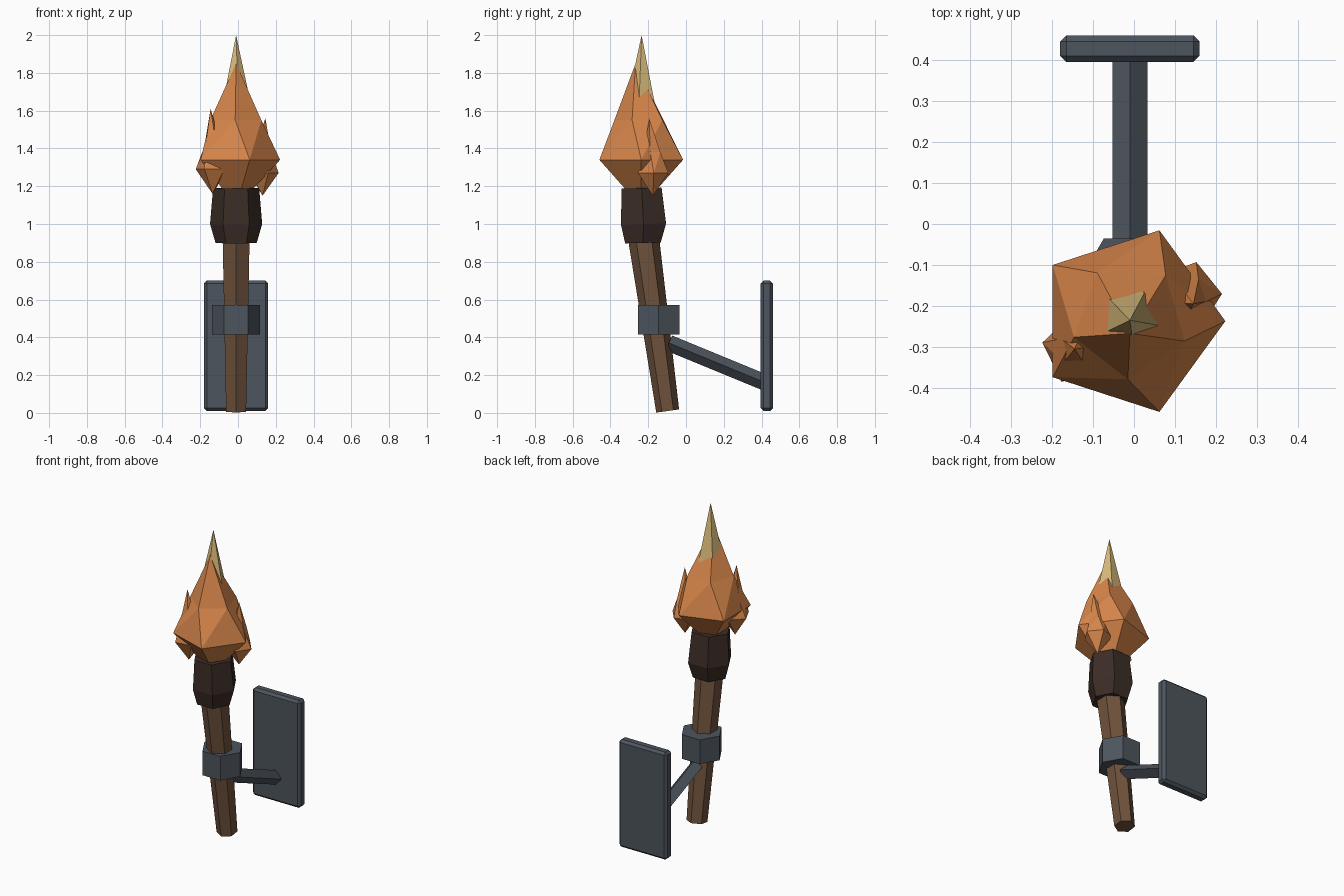
import bpy, bmesh
from math import radians, sin, cos
from mathutils import Vector

if "Cube" in bpy.data.objects:
    bpy.data.objects.remove(bpy.data.objects["Cube"])

CX = -0.01


def material(name, color):
    m = bpy.data.materials.new(name)
    m.diffuse_color = (*color, 1)
    m.use_nodes = True
    m.node_tree.nodes["Principled BSDF"].inputs["Base Color"].default_value = m.diffuse_color
    return m


IRON = material("iron", (0.075, 0.09, 0.11))
WOOD = material("wood", (0.16, 0.085, 0.045))
PITCH = material("charred_wrap", (0.045, 0.026, 0.02))
FIRE = material("fire", (0.69, 0.24, 0.07))
TIP = material("fire_tip", (0.7, 0.5, 0.2))


def finish(name, bm, mat):
    bmesh.ops.recalc_face_normals(bm, faces=bm.faces)
    mesh = bpy.data.meshes.new(name)
    bm.to_mesh(mesh)
    bm.free()
    mesh.materials.append(mat)
    ob = bpy.data.objects.new(name, mesh)
    bpy.context.collection.objects.link(ob)
    return ob


def prism(name, mat, sides, rings, turn=0):
    """Capped prism along a straight axis; rings = [(centre, radius), ...]."""
    bm = bmesh.new()
    axis = Vector(rings[-1][0]) - Vector(rings[0][0])
    rot = Vector((0, 0, 1)).rotation_difference(axis)
    loops = []
    for centre, r in rings:
        loop = []
        for i in range(sides):
            a = radians(turn + 360 * i / sides)
            loop.append(bm.verts.new(Vector(centre) + rot @ Vector((r * cos(a), r * sin(a), 0))))
        loops.append(loop)
    for low, up in zip(loops, loops[1:]):
        for i in range(sides):
            j = (i + 1) % sides
            bm.faces.new((low[i], low[j], up[j], up[i]))
    bm.faces.new(loops[0])
    bm.faces.new(loops[-1])
    return finish(name, bm, mat)


def flame(name, mat, centre, bottom, low, high, tip, turn=0, twist=-20, lean=(0, 0)):
    """Icosahedron drawn up into a point; low and high = (z, radius)."""
    bm = bmesh.new()
    bmesh.ops.create_icosphere(bm, subdivisions=1, radius=1)
    x, y = centre
    for v in bm.verts:
        if v.co.z > 0.9:
            v.co = (x + lean[0], y + lean[1], tip)
        elif v.co.z < -0.9:
            v.co = (x, y, bottom)
        else:
            upper = v.co.z > 0
            z, r = high if upper else low
            d = v.co.xy.normalized()
            a = radians(turn - 36 + (36 + 36 + twist - 36 if upper else 0))
            v.co = (x + r * (d.x * cos(a) - d.y * sin(a)),
                    y + r * (d.x * sin(a) + d.y * cos(a)), z)
    return finish(name, bm, mat)


# Wall plate with chamfered edges
bm = bmesh.new()
bmesh.ops.create_cube(bm, size=1)
for v in bm.verts:
    v.co = Vector((v.co.x * 0.34, v.co.y * 0.065, v.co.z * 0.69)) + Vector((CX, 0.428, 0.355))
bmesh.ops.bevel(bm, geom=bm.edges[:], offset=0.015, segments=1, affect='EDGES')
finish("wall_plate", bm, IRON)

# Bracket arm and the ring holding the handle
prism("bracket_arm", IRON, 4, [((CX, -0.09, 0.37), 0.043), ((CX, 0.42, 0.16), 0.043)])
prism("bracket_ring", IRON, 6, [((CX, -0.145, 0.415), 0.127), ((CX, -0.145, 0.57), 0.127)])

# Leaning handle and the wrapped head
prism("handle", WOOD, 6, [((CX, -0.097, 0.01), 0.061), ((CX, -0.235, 1.0), 0.084)], turn=30)
prism("torch_head", PITCH, 6, [((CX, -0.228, 0.9), 0.109),
                               ((CX, -0.225, 1.0), 0.138),
                               ((CX, -0.235, 1.19), 0.122)])

# Flames
flame("main_flame", FIRE, (CX, -0.237), 1.09, (1.34, 0.233), (1.55, 0.142), 1.85, lean=(0, -0.03))
flame("flame_tip", TIP, (CX, -0.235), 1.25, (1.42, 0.12), (1.66, 0.074), 2.0, turn=10)
flame("left_flame", FIRE, (-0.135, -0.305), 1.16, (1.29, 0.09), (1.41, 0.05), 1.61,
      turn=170, lean=(-0.01, 0))
flame("right_flame", FIRE, (0.13, -0.175), 1.15, (1.27, 0.085), (1.38, 0.048), 1.56,
      turn=3, lean=(0.015, -0.02))
